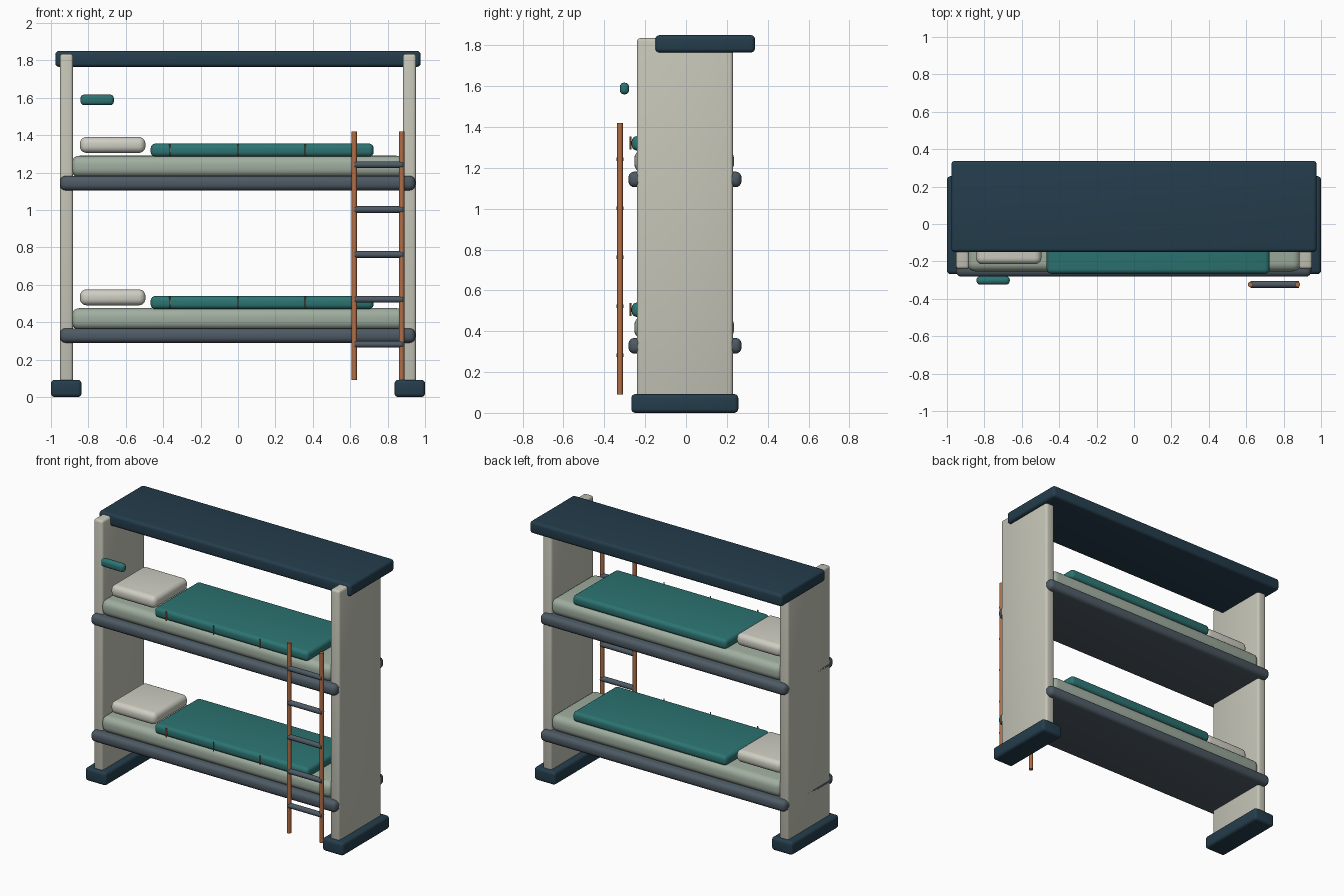
import bpy
import math
from mathutils import Vector

if "Cube" in bpy.data.objects:
    bpy.data.objects.remove(bpy.data.objects["Cube"])


def srgb(r, g, b):
    return [((c / 255 + 0.055) / 1.055) ** 2.4 for c in (r, g, b)] + [1.0]


def material(name, rgb):
    m = bpy.data.materials.new(name)
    m.diffuse_color = srgb(*rgb)
    m.use_nodes = True
    m.node_tree.nodes["Principled BSDF"].inputs["Base Color"].default_value = m.diffuse_color
    return m


NAVY = material("navy", (36, 61, 76))
CREAM = material("warm_grey", (197, 197, 184))
SLATE = material("slate", (78, 90, 100))
SAGE = material("sage", (160, 174, 160))
LINEN = material("linen", (207, 206, 195))
TEAL = material("teal", (44, 116, 114))
COPPER = material("copper", (178, 110, 70))


def finish(ob, name, mat):
    ob.name = name
    ob.data.materials.append(mat)
    bpy.ops.object.shade_smooth_by_angle(angle=math.radians(35))
    return ob


def soft_box(name, x, y, z, bevel, mat, segments=4):
    """Rounded box given by its (min, max) range on each axis."""
    bpy.ops.mesh.primitive_cube_add(size=1)
    ob = bpy.context.object
    for v in ob.data.vertices:
        v.co = [r[0] if c < 0 else r[1] for c, r in zip(v.co, (x, y, z))]
    mod = ob.modifiers.new("soft_edges", 'BEVEL')
    mod.width = bevel
    mod.segments = segments
    bpy.ops.object.modifier_apply(modifier=mod.name)
    return finish(ob, name, mat)


def rod(name, a, b, radius, mat, sides=16):
    a, b = Vector(a), Vector(b)
    bpy.ops.mesh.primitive_cylinder_add(vertices=sides, radius=radius, depth=(b - a).length,
                                        location=(a + b) / 2)
    ob = bpy.context.object
    ob.rotation_euler = (b - a).to_track_quat('Z', 'Y').to_euler()
    return finish(ob, name, mat)


# Canopy shelf
soft_box("canopy", (-0.977, 0.977), (-0.15, 0.338), (1.765, 1.85), 0.02, NAVY)

# End panels and feet
for side, s in (("left", -1), ("right", 1)):
    soft_box(side + "_panel", sorted((s * 0.882, s * 0.952)), (-0.24, 0.23),
             (0.01, 1.835), 0.016, CREAM, 3)
    soft_box(side + "_foot", sorted((s * 0.837, s * 1.0)), (-0.268, 0.256),
             (0.0, 0.092), 0.02, NAVY)

# Two bunks: base, mattress, pillow, blanket and stitches
for level, z in (("lower", 0.29), ("upper", 1.105)):
    soft_box(level + "_base", (-0.952, 0.948), (-0.282, 0.272), (z, z + 0.077), 0.03, SLATE)
    soft_box(level + "_mattress", (-0.893, 0.893), (-0.253, 0.235),
             (z + 0.07, z + 0.185), 0.045, SAGE, 5)
    soft_box(level + "_pillow", (-0.845, -0.495), (-0.215, 0.165),
             (z + 0.2, z + 0.285), 0.035, LINEN, 5)
    soft_box(level + "_blanket", (-0.467, 0.725), (-0.266, 0.226),
             (z + 0.18, z + 0.25), 0.025, TEAL)
    for i, x in enumerate((-0.365, 0.0, 0.36)):
        rod(f"{level}_stitch_{i + 1}", (x, -0.272, z + 0.185), (x, -0.272, z + 0.248),
            0.004, COPPER, 8)

# Reading lamp bar
soft_box("reading_lamp", (-0.842, -0.664), (-0.324, -0.279), (1.56, 1.617), 0.02, TEAL)

# Ladder
for side, x in (("left", 0.622), ("right", 0.875)):
    rod("ladder_rail_" + side, (x, -0.323, 0.09), (x, -0.323, 1.42), 0.014, COPPER)
for i in range(5):
    z = 0.282 + 0.24 * i
    rod(f"ladder_rung_{i + 1}", (0.622, -0.323, z), (0.882, -0.323, z), 0.018, SLATE)
